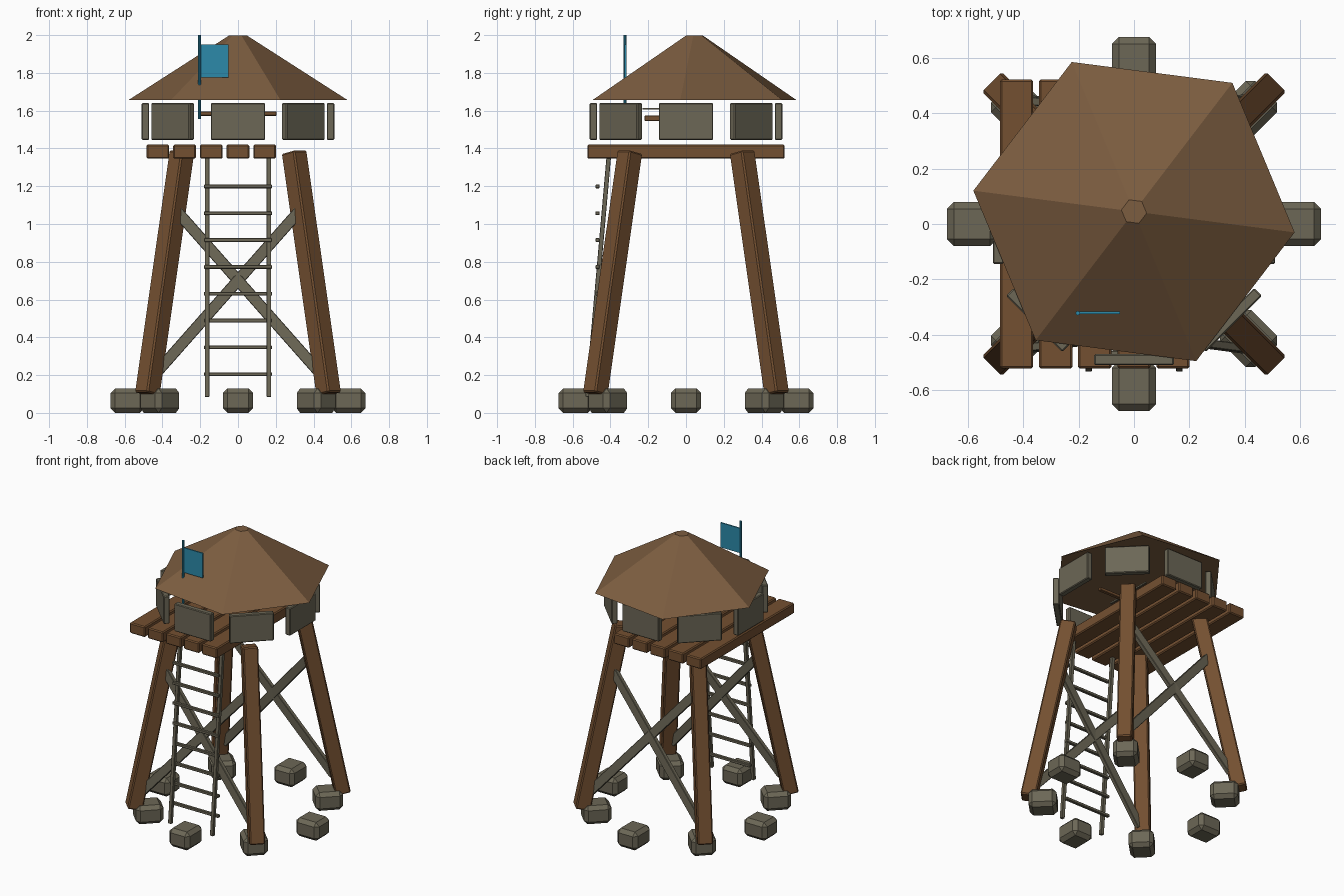
import bpy, bmesh, math
from mathutils import Vector, Matrix

if "Cube" in bpy.data.objects:
    bpy.data.objects.remove(bpy.data.objects["Cube"])


def material(name, r, g, b):
    m = bpy.data.materials.new(name)
    lin = [((c / 255 + 0.055) / 1.055) ** 2.4 for c in (r, g, b)]
    m.diffuse_color = (*lin, 1)
    m.use_nodes = True
    m.node_tree.nodes["Principled BSDF"].inputs["Base Color"].default_value = m.diffuse_color
    return m


WOOD = material("brown wood", 116, 80, 49)
ROOF = material("roof brown", 124, 93, 64)
GREY = material("weathered grey", 108, 103, 86)
TEAL = material("flag teal", 44, 138, 170)


def finish(name, bm, mat, matrix, bevel=0.0):
    if bevel:
        bmesh.ops.bevel(bm, geom=bm.edges[:], offset=bevel, segments=1,
                        affect='EDGES', profile=0.5)
    bmesh.ops.transform(bm, matrix=matrix, verts=bm.verts[:])
    bmesh.ops.recalc_face_normals(bm, faces=bm.faces[:])
    me = bpy.data.meshes.new(name)
    bm.to_mesh(me)
    bm.free()
    me.materials.append(mat)
    ob = bpy.data.objects.new(name, me)
    bpy.context.collection.objects.link(ob)
    return ob


def box(name, size, loc, mat, bevel=0.0, turn=0.0):
    bm = bmesh.new()
    bmesh.ops.create_cube(bm, size=1, matrix=Matrix.Diagonal((*size, 1)))
    m = Matrix.Translation(loc) @ Matrix.Rotation(turn, 4, 'Z')
    return finish(name, bm, mat, m, bevel)


def beam(name, p, q, w, d, side, mat, bevel=0.0):
    """Box from p to q; w is measured along the side hint, d across it."""
    p, q = Vector(p), Vector(q)
    z = (q - p).normalized()
    y = z.cross(Vector(side)).normalized()
    x = y.cross(z)
    m = Matrix((x, y, z)).transposed().to_4x4()
    bm = bmesh.new()
    bmesh.ops.create_cube(bm, size=1,
                          matrix=Matrix.Diagonal((w, d, (q - p).length, 1)))
    return finish(name, bm, mat, Matrix.Translation((p + q) / 2) @ m, bevel)


# ring of foundation stones and ring of parapet panels
for i in range(8):
    a = i * math.pi / 4
    c, s = math.cos(a), math.sin(a)
    box(f"foundation_stone_{i}", (0.18, 0.16, 0.13),
        (0.585 * c, 0.585 * s, 0.065), GREY, 0.025, a)
    box(f"parapet_panel_{i}", (0.04, 0.288, 0.195),
        (0.49 * c, 0.49 * s, 1.543), GREY, 0.005, a)

# splayed legs, turned to face the diagonals
for sx in (-1, 1):
    for sy in (-1, 1):
        beam(f"leg_{'left' if sx < 0 else 'right'}_{'front' if sy < 0 else 'back'}",
             (0.48 * sx, 0.48 * sy, 0.1), (0.297 * sx, 0.297 * sy, 1.38),
             0.1, 0.1, (sx, sy, 0), WOOD, 0.008)

# crossed braces on front and back
for sy, label in ((-1, "front"), (1, "back")):
    for sx in (-1, 1):
        beam(f"brace_{label}_{'a' if sx < 0 else 'b'}",
             (0.43 * sx, 0.455 * sy, 0.215), (-0.33 * sx, 0.355 * sy, 1.075),
             0.03, 0.06, (0, 1, 0), GREY, 0.003)

# deck planks
for i in range(5):
    box(f"deck_plank_{i}", (0.12, 1.045, 0.075),
        (-0.424 + i * 0.1412, 0, 1.383), WOOD, 0.007)

# ladder
for sx in (-1, 1):
    beam(f"ladder_rail_{'left' if sx < 0 else 'right'}",
         (0.164 * sx, -0.521, 0.085), (0.164 * sx, -0.409, 1.355),
         0.024, 0.024, (1, 0, 0), GREY, 0.002)
for i in range(8):
    box(f"ladder_rung_{i}", (0.36, 0.022, 0.02),
        (0, -0.468, 0.205 + i * 0.142), GREY, 0.003)

# six-sided roof with a small flat top
bm = bmesh.new()
bmesh.ops.create_cone(bm, cap_ends=True, segments=6, radius1=0.585,
                      radius2=0.046, depth=0.343)
bm.verts.ensure_lookup_table()
first = bm.verts[0].co
spin = math.radians(-7.4) - math.atan2(first.y, first.x)
finish("roof", bm, ROOF, Matrix.Translation((0, 0.045, 1.8275))
       @ Matrix.Rotation(spin, 4, 'Z'))

# flag
bm = bmesh.new()
bmesh.ops.create_cone(bm, cap_ends=True, segments=8, radius1=0.008,
                      radius2=0.008, depth=0.445)
finish("flag_pole", bm, TEAL, Matrix.Translation((-0.203, -0.322, 1.7775)))
box("flag_cloth", (0.15, 0.009, 0.175), (-0.125, -0.32, 1.863), TEAL)

# mounted cross-piece inside the lookout
box("mount_stock", (0.04, 0.34, 0.03), (0, -0.05, 1.56), WOOD, 0.004)
box("mount_crossbar", (0.41, 0.025, 0.022), (0, -0.1, 1.584), WOOD, 0.003)
box("mount_guide", (0.012, 0.35, 0.01), (0, -0.055, 1.61), GREY)
